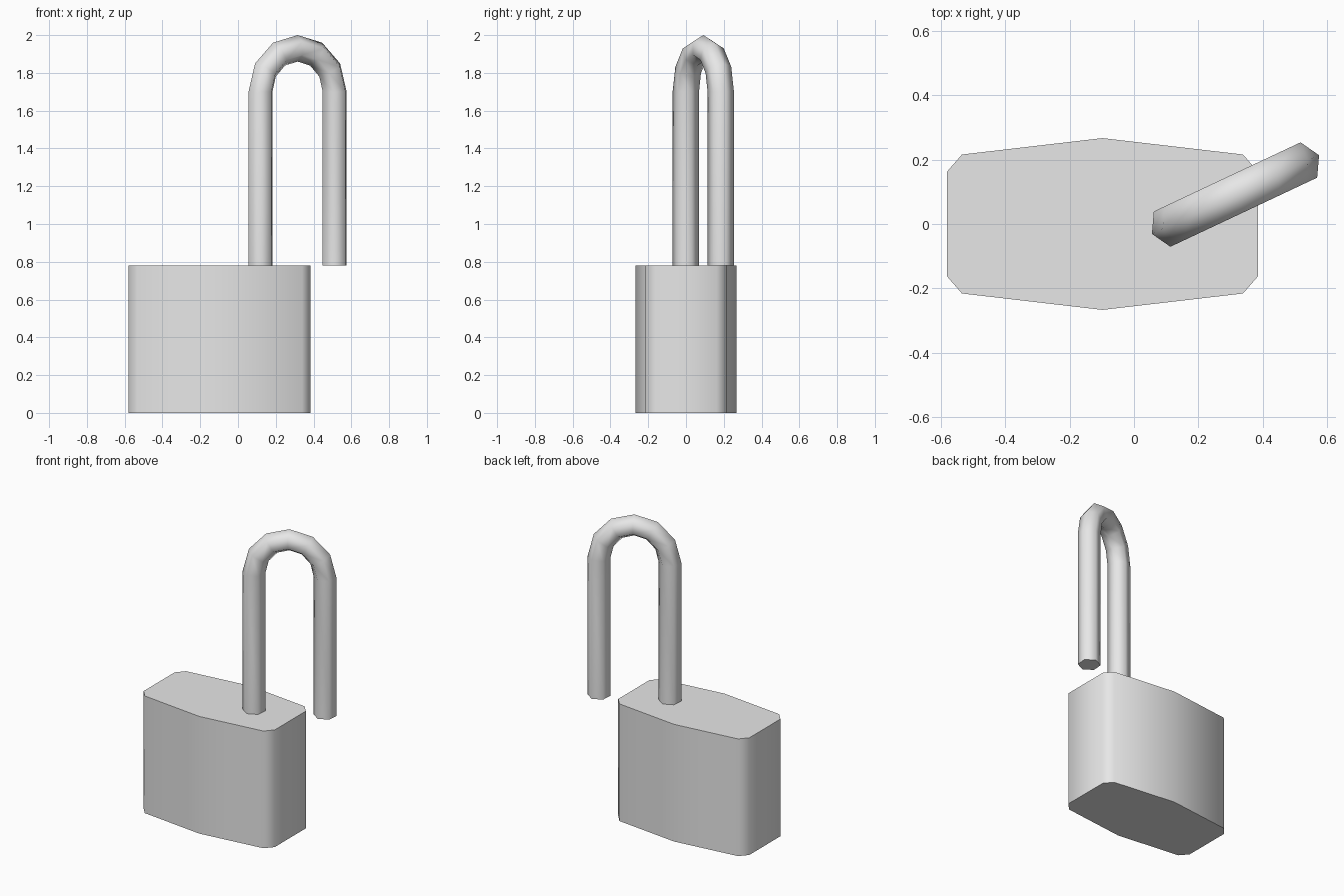
import bpy, bmesh, math
from mathutils import Vector

if "Cube" in bpy.data.objects:
    bpy.data.objects.remove(bpy.data.objects["Cube"])

grey = bpy.data.materials.new("light grey metal")
grey.diffuse_color = (0.8, 0.8, 0.8, 1)
grey.use_nodes = True
grey.node_tree.nodes["Principled BSDF"].inputs["Base Color"].default_value = grey.diffuse_color


def finish(name, bm):
    bmesh.ops.recalc_face_normals(bm, faces=bm.faces)
    mesh = bpy.data.meshes.new(name)
    bm.to_mesh(mesh)
    bm.free()
    mesh.materials.append(grey)
    obj = bpy.data.objects.new(name, mesh)
    bpy.context.collection.objects.link(obj)
    bpy.ops.object.select_all(action='DESELECT')
    obj.select_set(True)
    bpy.context.view_layer.objects.active = obj
    bpy.ops.object.shade_smooth_by_angle(angle=math.radians(65))


def skin(name, rings):
    """Join closed rings of points into a capped solid."""
    bm = bmesh.new()
    loops = [[bm.verts.new(p) for p in ring] for ring in rings]
    n = len(loops[0])
    for a, b in zip(loops, loops[1:]):
        for i in range(n):
            j = (i + 1) % n
            bm.faces.new((a[i], a[j], b[j], b[i]))
    bm.faces.new(loops[0])
    bm.faces.new(loops[-1])
    finish(name, bm)


# Body: bowed, chamfered outline extruded upwards
BODY_TOP, CX = 0.78, -0.098
half = [(0.483, 0.163), (0.437, 0.216), (0, 0.267), (-0.437, 0.216), (-0.483, 0.163)]
outline = half + [(-x, -y) for x, y in half]
skin("lock_body", [[(CX + x, y, z) for x, y in outline] for z in (0, BODY_TOP)])

# Shackle: hexagonal bar swept along a swung-open U
leg_a, leg_b = Vector((0.119, -0.001, 0)), Vector((0.512, 0.184, 0))
mid = (leg_a + leg_b) / 2
u = (leg_b - leg_a).normalized()
side = Vector((-u.y, u.x, 0))
R, BAR, BEND_Z = (leg_b - leg_a).length / 2, 0.07, 1.70
RISE = 2.0 - BAR - BEND_Z


def ring(centre, outward):
    return [centre + outward * BAR * math.cos(t) + side * BAR * math.sin(t)
            for t in (k * math.pi / 3 for k in range(6))]


up = Vector((0, 0, 1))
rings = [ring(leg_a + up * BODY_TOP, -u)]
for k in range(7):
    t = math.pi * k / 6
    out = -u * math.cos(t) + up * math.sin(t)
    centre = mid - u * R * math.cos(t) + up * (BEND_Z + RISE * math.sin(t))
    rings.append(ring(centre, out))
rings.append(ring(leg_b + up * BODY_TOP, u))
skin("shackle", rings)
